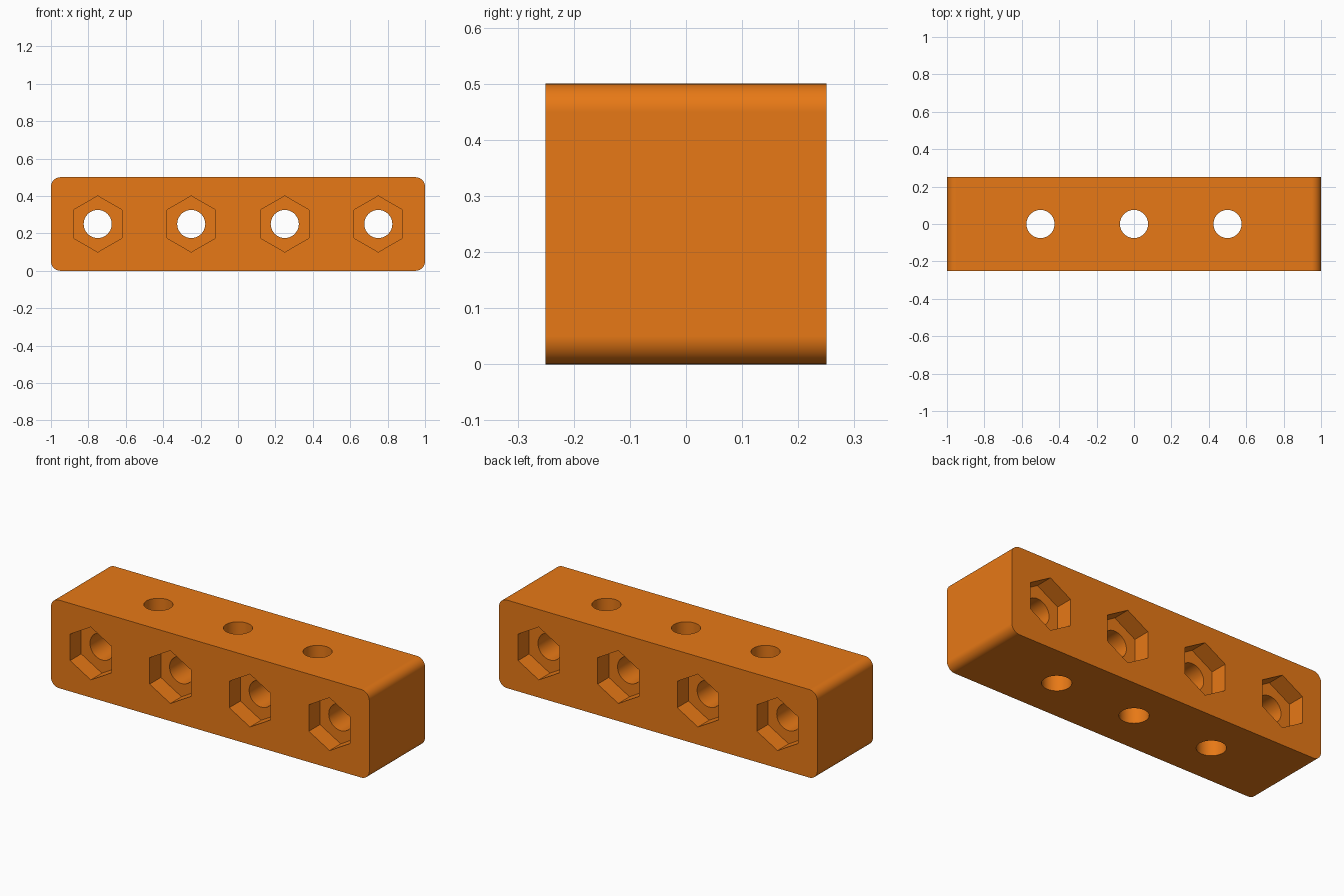
import bpy, bmesh, math
from mathutils import Matrix

if "Cube" in bpy.data.objects:
    bpy.data.objects.remove(bpy.data.objects["Cube"])

LENGTH, SIZE, ROUND = 2.0, 0.5, 0.05
BORE_R, HEX_R, HEX_DEPTH = 0.075, 0.15, 0.1


def prism(bm, sides, radius, depth, matrix):
    bmesh.ops.create_cone(bm, cap_ends=True, segments=sides, radius1=radius,
                          radius2=radius, depth=depth, matrix=matrix)


def make_object(name, bm):
    mesh = bpy.data.meshes.new(name)
    bm.to_mesh(mesh)
    bm.free()
    obj = bpy.data.objects.new(name, mesh)
    bpy.context.collection.objects.link(obj)
    return obj


# Block with the four long y edges rounded
bm = bmesh.new()
bmesh.ops.create_cube(bm, size=1, matrix=Matrix.Translation((0, 0, SIZE / 2))
                      @ Matrix.Diagonal((LENGTH, SIZE, SIZE, 1)))
y_edges = [e for e in bm.edges if abs(e.verts[0].co.y - e.verts[1].co.y) > 0.1]
bmesh.ops.bevel(bm, geom=y_edges, offset=ROUND, segments=10, profile=0.5,
                affect='EDGES')
block = make_object("drilled_block", bm)

# Cutters: front-to-back bores, vertical bores, hex nut pockets on both faces
turn = Matrix.Rotation(math.pi / 2, 4, 'X')
bores = bmesh.new()
for x in (-0.75, -0.25, 0.25, 0.75):
    prism(bores, 64, BORE_R, 1, Matrix.Translation((x, 0, SIZE / 2)) @ turn)
for x in (-0.5, 0, 0.5):
    prism(bores, 64, BORE_R, 1, Matrix.Translation((x, 0, SIZE / 2)))

pockets = bmesh.new()
point_up = Matrix.Rotation(0, 4, 'Z')  # first corner of the prism points up
for x in (-0.75, -0.25, 0.25, 0.75):
    for side in (-1, 1):
        prism(pockets, 6, HEX_R, 2 * HEX_DEPTH,
              Matrix.Translation((x, side * SIZE / 2, SIZE / 2)) @ turn @ point_up)

bpy.context.view_layer.objects.active = block
for name, cutter_bm in (("hex_pocket_cutter", pockets), ("bore_cutter", bores)):
    cutter = make_object(name, cutter_bm)
    cutter.hide_render = True
    mod = block.modifiers.new(name, 'BOOLEAN')
    mod.operation, mod.solver, mod.object = 'DIFFERENCE', 'EXACT', cutter
    bpy.ops.object.modifier_apply(modifier=mod.name)
    bpy.data.objects.remove(cutter)

# Smooth rounds and bores, crisp rims and flat faces
block.select_set(True)
bpy.ops.object.shade_smooth_by_angle(angle=math.radians(30))
weighted = block.modifiers.new("flat_faces", 'WEIGHTED_NORMAL')
weighted.keep_sharp = True

orange = bpy.data.materials.new("orange")
orange.diffuse_color = (0.80, 0.19, 0.008, 1)
orange.use_nodes = True
orange.node_tree.nodes["Principled BSDF"].inputs["Base Color"].default_value = orange.diffuse_color
block.data.materials.clear()
block.data.materials.append(orange)
